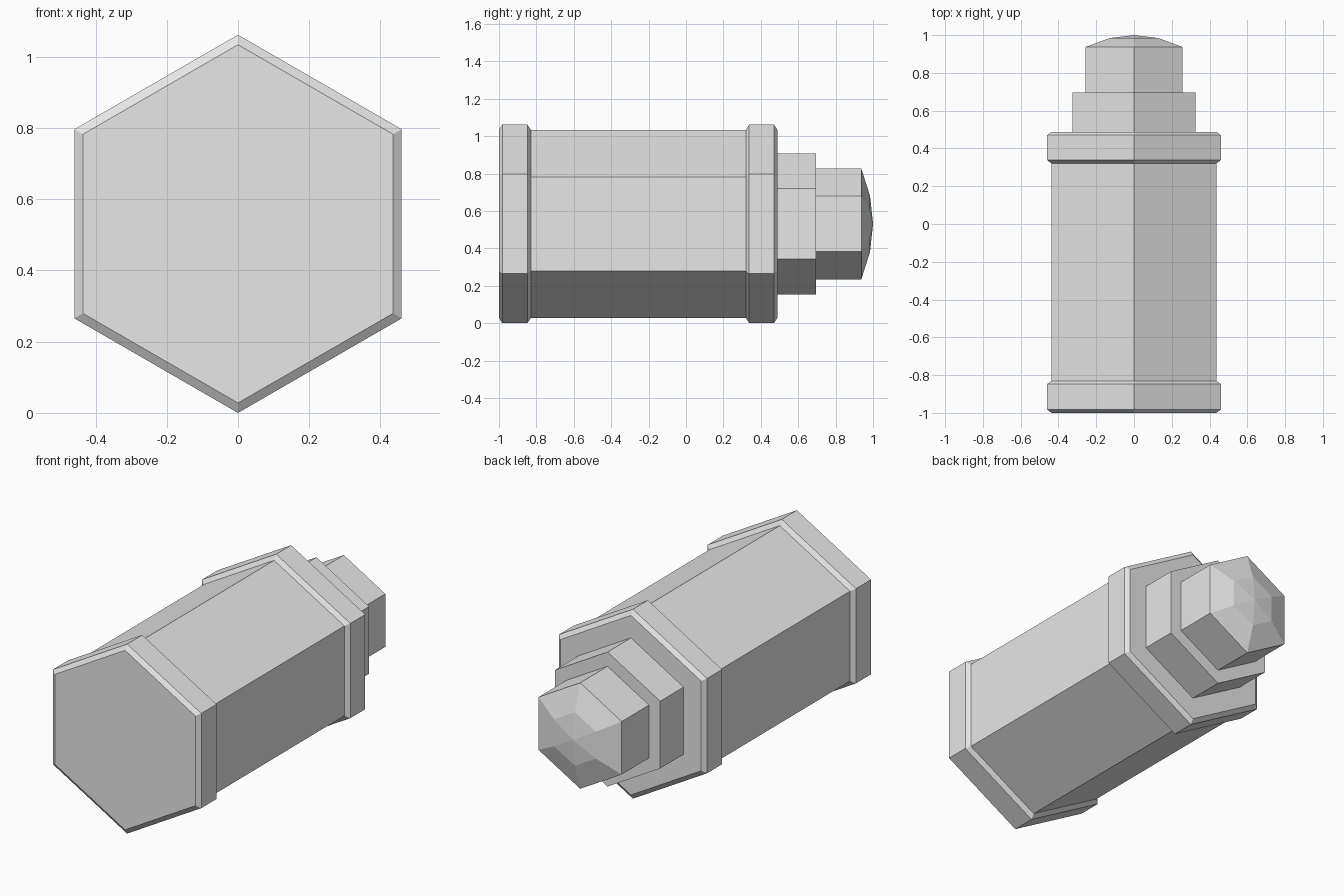
import bpy, bmesh, math

cube = bpy.data.objects.get("Cube")
if cube:
    bpy.data.objects.remove(cube, do_unlink=True)

SIDES = 6
AXIS_Z = 0.531   # height of the long axis
OUTER = 0.531    # corner radius of the collars
BODY = 0.503     # corner radius of the barrel
BEVEL = 0.018

grey = bpy.data.materials.new("light grey")
colour = (0.8, 0.8, 0.8, 1)
grey.diffuse_color = colour
grey.use_nodes = True
grey.node_tree.nodes["Principled BSDF"].inputs["Base Color"].default_value = colour


def hex_part(name, profile):
    """Loft hexagons along y through (y, radius) pairs; radius 0 makes a point."""
    bm = bmesh.new()
    rings = []
    for y, r in profile:
        count = SIDES if r > 0 else 1
        ring = []
        for i in range(count):
            a = math.pi / 2 + math.tau * i / SIDES
            ring.append(bm.verts.new((r * math.cos(a), y, AXIS_Z + r * math.sin(a))))
        rings.append(ring)
    for lower, upper in zip(rings, rings[1:]):
        for i in range(SIDES):
            j = (i + 1) % SIDES
            if len(upper) == 1:
                bm.faces.new((lower[i], lower[j], upper[0]))
            else:
                bm.faces.new((lower[i], lower[j], upper[j], upper[i]))
    for ring in (rings[0], rings[-1]):
        if len(ring) > 1:
            bm.faces.new(ring)
    bmesh.ops.recalc_face_normals(bm, faces=bm.faces)
    mesh = bpy.data.meshes.new(name)
    bm.to_mesh(mesh)
    bm.free()
    mesh.materials.append(grey)
    obj = bpy.data.objects.new(name, mesh)
    bpy.context.collection.objects.link(obj)
    return obj


# Barrel between the two collars
hex_part("barrel", [(-0.9, BODY), (0.4, BODY)])

# Bevelled collars at both ends
for name, start, end in (("front_collar", -1.0, -0.83), ("back_collar", 0.32, 0.488)):
    hex_part(name, [(start, BODY), (start + BEVEL, OUTER),
                    (end - BEVEL, OUTER), (end, BODY)])

# Stepped neck
hex_part("neck", [(0.45, 0.377), (0.695, 0.377)])

# Tip with a shallow faceted dome
hex_part("domed_tip", [(0.65, 0.297), (0.937, 0.297), (0.984, 0.15), (1.0, 0)])
